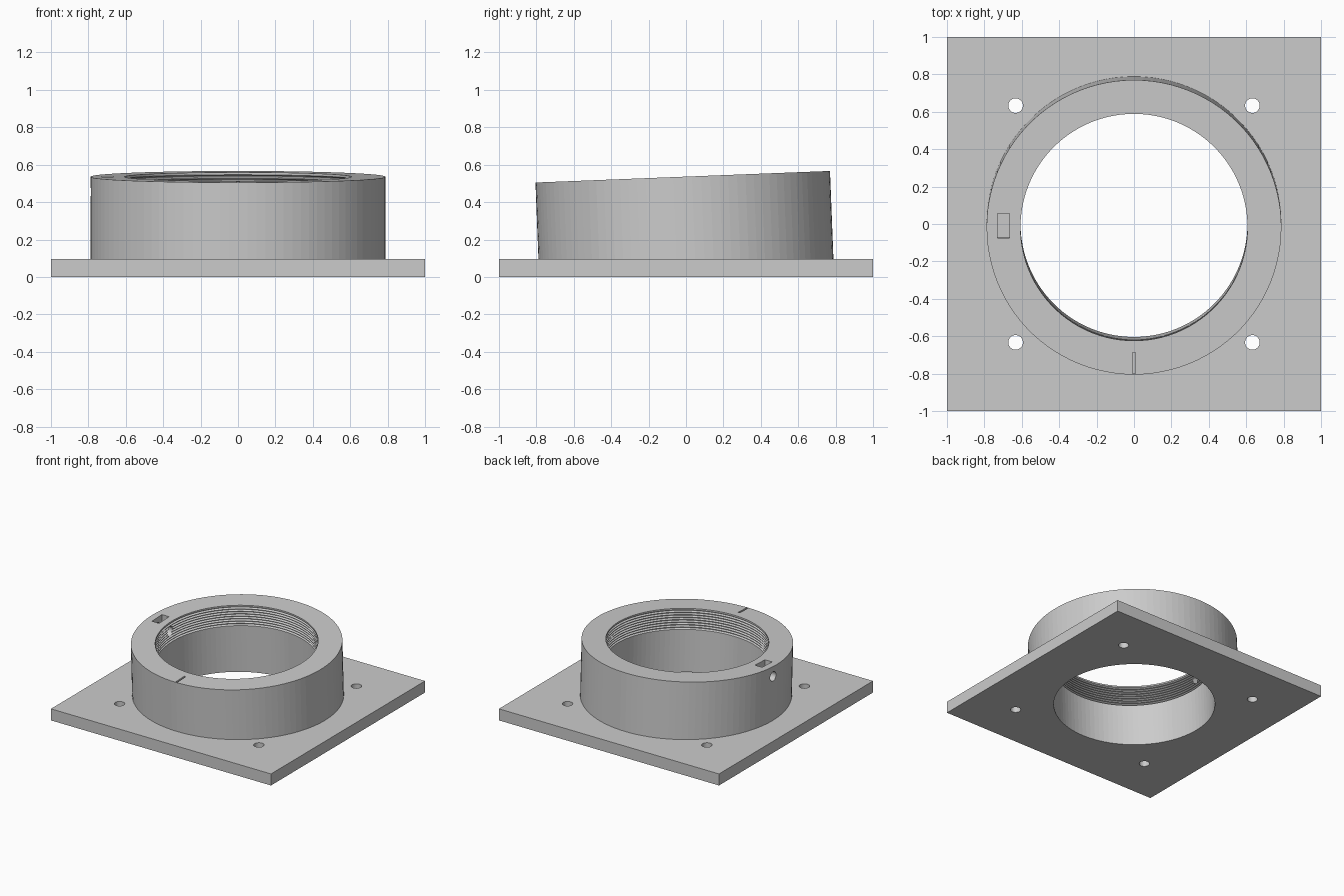
import bpy, bmesh, math
from mathutils import Matrix

default = bpy.data.objects.get("Cube")
if default:
    bpy.data.objects.remove(default, do_unlink=True)

SEGMENTS = 100
THICK = 0.095                       # plate thickness
COLLAR_R, BORE_R, TOP = 0.788, 0.607, 0.446
TILT = Matrix.Translation((0, 0, 0.09)) @ Matrix.Rotation(math.radians(2.25), 4, "X")

grey = bpy.data.materials.new("plain_grey")
grey.use_nodes = True
grey.diffuse_color = (0.6, 0.6, 0.6, 1)
grey.node_tree.nodes["Principled BSDF"].inputs["Base Color"].default_value = (0.6, 0.6, 0.6, 1)


def add_object(name, bm, matrix=Matrix()):
    bmesh.ops.recalc_face_normals(bm, faces=bm.faces)
    mesh = bpy.data.meshes.new(name)
    bm.to_mesh(mesh)
    bm.free()
    mesh.transform(matrix)
    mesh.materials.append(grey)
    obj = bpy.data.objects.new(name, mesh)
    bpy.context.collection.objects.link(obj)
    return obj


def box(name, size, centre, matrix=Matrix()):
    bm = bmesh.new()
    bmesh.ops.create_cube(bm, size=1)
    bmesh.ops.scale(bm, vec=size, verts=bm.verts)
    bmesh.ops.translate(bm, vec=centre, verts=bm.verts)
    return add_object(name, bm, matrix)


def turned(name, profile, matrix, segments=SEGMENTS):
    """Closed solid turned around z from (radius, height) points."""
    bm = bmesh.new()
    rings = []
    for r, z in profile:
        angles = [2 * math.pi * i / segments for i in range(segments)]
        rings.append([bm.verts.new((r * math.cos(a), r * math.sin(a), z)) for a in angles])
    for low, high in zip(rings, rings[1:]):
        for i in range(segments):
            j = (i + 1) % segments
            bm.faces.new((low[i], low[j], high[j], high[i]))
    bm.faces.new(rings[0])
    bm.faces.new(rings[-1])
    return add_object(name, bm, matrix)


def combine(target, tool, operation):
    tool.hide_render = True
    mod = target.modifiers.new(tool.name, "BOOLEAN")
    mod.operation, mod.solver, mod.object = operation, "EXACT", tool
    bpy.context.view_layer.objects.active = target
    bpy.ops.object.modifier_apply(modifier=mod.name)
    bpy.data.objects.remove(tool, do_unlink=True)


# Square plate with the tilted collar joined on
base = box("flanged_collar", (2, 2, THICK), (0, 0, THICK / 2))
collar = turned("collar", [(COLLAR_R, -0.04), (COLLAR_R, TOP)], TILT)
combine(base, collar, "UNION")

# Bore with thread grooves in its upper part
PITCH, GROOVES, DEPTH = 0.02, 8, 0.016
profile = [(BORE_R, -0.3)]
start = TOP - 0.012 - PITCH * GROOVES
for k in range(GROOVES):
    z = start + k * PITCH
    profile += [(BORE_R, z + 0.002), (BORE_R + DEPTH, z + 0.009),
                (BORE_R + DEPTH, z + 0.012), (BORE_R, z + 0.019)]
profile.append((BORE_R, TOP + 0.1))
combine(base, turned("bore", profile, TILT), "DIFFERENCE")

# Four fixing holes
for x in (-0.633, 0.633):
    for y in (-0.633, 0.633):
        hole = turned("fixing_hole", [(0.039, -0.1), (0.039, 0.2)],
                      Matrix.Translation((x, y, 0)), 32)
        combine(base, hole, "DIFFERENCE")

# Nut pocket, side screw hole and index notch
pocket = box("nut_pocket", (0.064, 0.13, 0.24), (-0.698, 0.008, TOP - 0.02), TILT)
combine(base, pocket, "DIFFERENCE")
sideways = TILT @ Matrix.Translation((-0.7, 0.008, 0.365)) @ Matrix.Rotation(math.pi / 2, 4, "Y")
combine(base, turned("screw_hole", [(0.038, -0.2), (0.038, 0.2)], sideways, 32), "DIFFERENCE")
notch = box("index_notch", (0.014, 0.112, 0.04), (0, -0.726, TOP), TILT)
combine(base, notch, "DIFFERENCE")

# Flat facets throughout, one colour
for face in base.data.polygons:
    face.use_smooth = False
    face.material_index = 0
